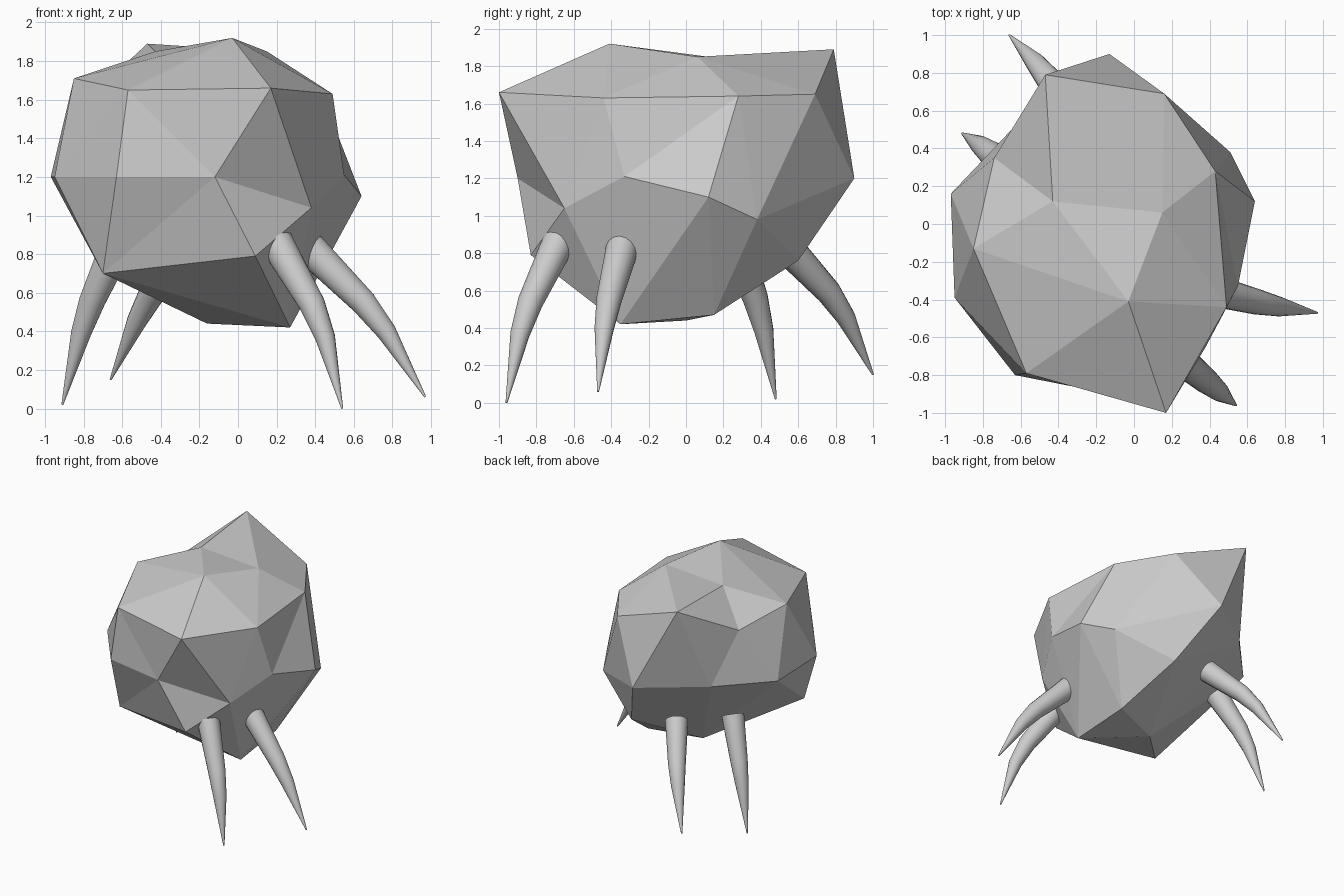
import bpy, bmesh
from mathutils import Vector

if "Cube" in bpy.data.objects:
    bpy.data.objects.remove(bpy.data.objects["Cube"])

# Faceted boulder body: corner points, skinned around a centre
CORNERS = [
    (-.47, .79, 1.89), (.15, .06, 1.85), (-.43, .12, 1.85), (-.03, -.41, 1.92),
    (.16, .69, 1.65), (.43, .28, 1.64), (.49, -.44, 1.63), (.17, -1.0, 1.66),
    (-.57, -.79, 1.65), (-.85, -.13, 1.71), (-.74, .35, 1.64),
    (-.13, .90, 1.20), (.51, .38, .98), (.64, .12, 1.10), (.55, -.33, 1.21),
    (.38, -.65, 1.04), (-.12, -.90, 1.20), (-.63, -.80, 1.20), (-.95, -.39, 1.20),
    (-.97, .16, 1.20), (-.61, .54, 1.20),
    (.09, -.83, .79), (-.70, -.58, .70), (.09, .60, .76),
    (.27, -.35, .42), (-.16, 0, .44), (.25, .15, .47),
]
centre = Vector((-.13, -.05, 1.2))
bm = bmesh.new()
home = {}
for c in CORNERS:
    c = Vector(c)
    v = bm.verts.new((c - centre).normalized())
    home[v] = c
bmesh.ops.convex_hull(bm, input=bm.verts[:])
for v in bm.verts:
    v.co = home[v]
bmesh.ops.recalc_face_normals(bm, faces=bm.faces[:])
mesh = bpy.data.meshes.new("body")
bm.to_mesh(mesh)
bm.free()
bpy.context.collection.objects.link(bpy.data.objects.new("body", mesh))


# Tapered bent legs: hip, knee, tip
def leg(name, hip, knee, tip):
    curve = bpy.data.curves.new(name, 'CURVE')
    curve.dimensions = '3D'
    curve.bevel_depth = 1.0
    curve.bevel_resolution = 6
    curve.use_fill_caps = True
    spline = curve.splines.new('POLY')
    hip, knee, tip = Vector(hip), Vector(knee), Vector(tip)
    path = [(hip, .088), (hip.lerp(knee, .8), .068),
            (knee.lerp(tip, .2), .052), (tip, .005)]
    spline.points.add(len(path) - 1)
    for p, (co, r) in zip(spline.points, path):
        p.co = (*co, 1)
        p.radius = r
    spline.use_smooth = True
    bpy.context.collection.objects.link(bpy.data.objects.new(name, curve))


leg("front_right_leg", (.20, -.68, .86), (.43, -.87, .46), (.54, -.96, 0))
leg("right_leg", (.37, -.34, .83), (.72, -.43, .48), (.97, -.47, .06))
leg("left_leg", (-.62, .26, .86), (-.79, .40, .48), (-.91, .48, .02))
leg("back_left_leg", (-.29, .54, .83), (-.49, .82, .53), (-.66, 1.0, .15))
